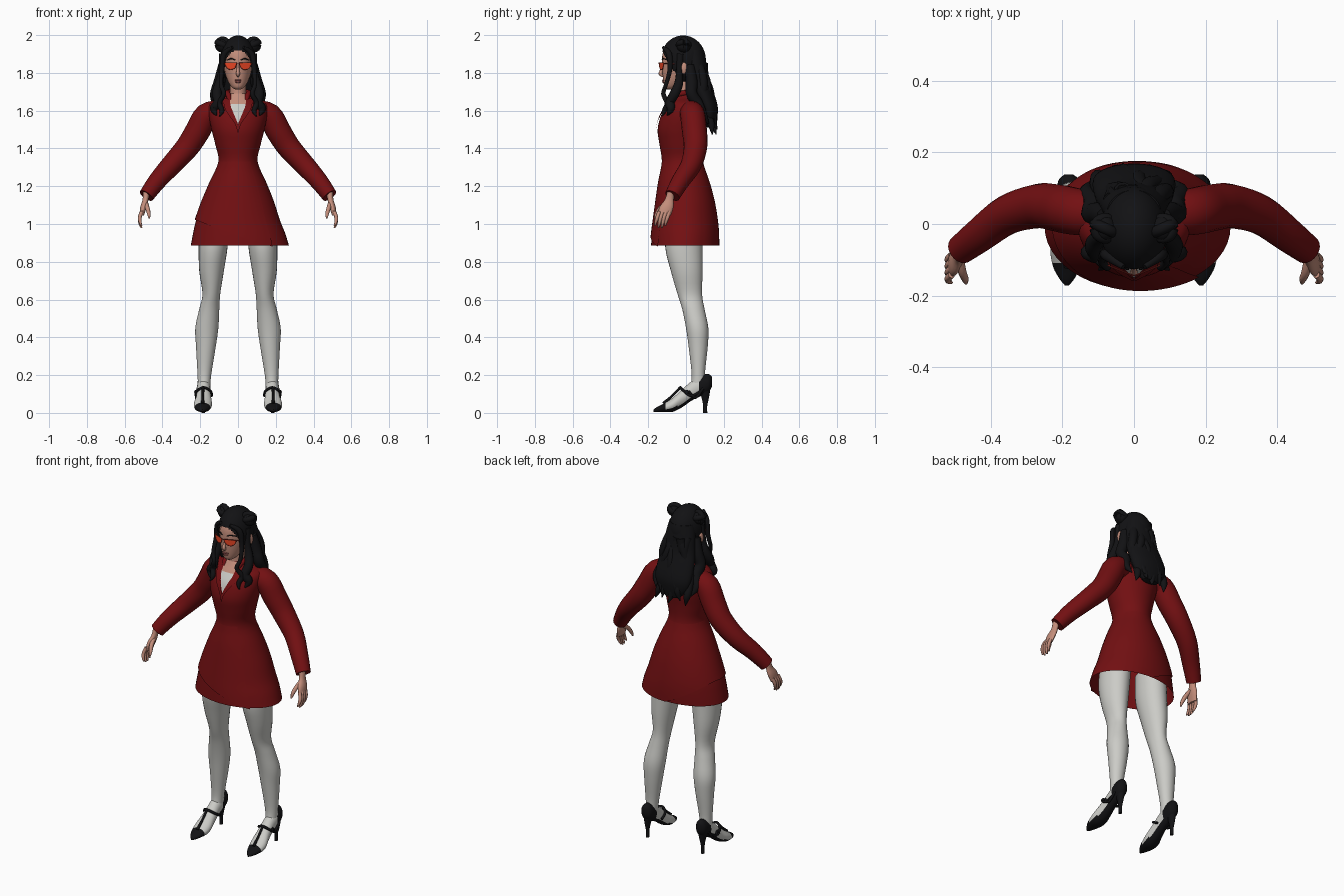
import bpy, bmesh
from math import sin, cos, pi, radians, sqrt
from mathutils import Vector

if "Cube" in bpy.data.objects:
    bpy.data.objects.remove(bpy.data.objects["Cube"])


def material(name, r, g, b):
    m = bpy.data.materials.new(name)
    m.diffuse_color = (r, g, b, 1)
    m.use_nodes = True
    node = next(n for n in m.node_tree.nodes if n.type == 'BSDF_PRINCIPLED')
    node.inputs["Base Color"].default_value = (r, g, b, 1)
    node.inputs["Roughness"].default_value = 0.8
    return m


RED = material("coat red", .17, .005, .006)
BLACK = material("black", .006, .006, .007)
WHITE = material("off white", .6, .6, .57)
SKIN = material("skin", .55, .27, .2)
LENS = material("lens orange", .95, .07, .02)
RIM = material("rim dark red", .25, .02, .015)
LIP = material("lip", .33, .1, .09)
made = []


def finish(name, verts, faces, *mats):
    me = bpy.data.meshes.new(name)
    me.from_pydata(verts, [], faces)
    bm = bmesh.new()
    bm.from_mesh(me)
    bmesh.ops.recalc_face_normals(bm, faces=bm.faces)
    bm.to_mesh(me)
    bm.free()
    for m in mats:
        me.materials.append(m)
    ob = bpy.data.objects.new(name, me)
    bpy.context.collection.objects.link(ob)
    made.append(ob)
    return ob


def dense(rows, k=4):
    """Smooth curve through rows of equal length."""
    out = []
    for i in range(len(rows) - 1):
        p, q, r, s = (rows[min(max(i + j, 0), len(rows) - 1)] for j in (-1, 0, 1, 2))
        for j in range(k):
            t = j / k
            out.append([b + .5 * t * (c - a + t * (2*a - 5*b + 4*c - d + t * (3*(b - c) + d - a)))
                        for a, b, c, d in zip(p, q, r, s)])
    return out + [list(rows[-1])]


def skin_rings(name, rings, *mats, caps=(True, True)):
    n = len(rings[0])
    faces = [(i*n + j, i*n + (j + 1) % n, (i + 1)*n + (j + 1) % n, (i + 1)*n + j)
             for i in range(len(rings) - 1) for j in range(n)]
    last = (len(rings) - 1) * n
    faces += [tuple(range(n))] * caps[0] + [tuple(range(last, last + n))] * caps[1]
    return finish(name, [v for r in rings for v in r], faces, *mats)


def oval(row, a, grow=1.0):
    h, x0, x1, y0, y1 = row
    return (x0 + x1)/2 + grow*(x1 - x0)/2*cos(a), (y0 + y1)/2 + grow*(y1 - y0)/2*sin(a)


def loft(name, rows, *mats, side=1, along='z', n=28, caps=(True, True)):
    """Oval sections: height, x range, depth range."""
    rings = []
    for row in dense(rows):
        pts = [oval(row, 2*pi*j/n) for j in range(n)]
        rings.append([(side*a, b, row[0]) if along == 'z' else (side*a, row[0], b) for a, b in pts])
    return skin_rings(name, rings, *mats, caps=caps)


def even(rows):
    return [(z, -w, w, y0, y1) for z, w, y0, y1 in rows]


def tube(name, rows, mat, side=1, n=10):
    """Round sections along a path: x, y, z, radius."""
    pts = dense(rows)
    pos = [Vector((side*p[0], p[1], p[2])) for p in pts]
    rings, prev, u = [], None, None
    for i, p in enumerate(pts):
        t = (pos[min(i + 1, len(pos) - 1)] - pos[max(i - 1, 0)]).normalized()
        u = t.orthogonal().normalized() if prev is None else prev.rotation_difference(t) @ u
        prev, v = t, t.cross(u)
        rings.append([pos[i] + max(p[3], .001)*(u*cos(2*pi*j/n) + v*sin(2*pi*j/n)) for j in range(n)])
    return skin_rings(name, rings, mat)


def ball(name, center, radii, mat, seg=24, keep=None):
    bm = bmesh.new()
    bmesh.ops.create_uvsphere(bm, u_segments=seg, v_segments=seg*2//3, radius=1)
    for v in bm.verts:
        v.co = Vector([c + r*k for c, r, k in zip(center, radii, v.co)])
    if keep:
        gone = [f for f in bm.faces if not keep(f.calc_center_median())]
        bmesh.ops.delete(bm, geom=gone, context='FACES')
    bm.verts.index_update()
    verts = [v.co.copy() for v in bm.verts]
    faces = [[v.index for v in f.verts] for f in bm.faces]
    bm.free()
    return finish(name, verts, faces, mat)


# Coat body with an open hem
COAT = [(.885, -.25, .27, -.185, .17), (.95, -.238, .25, -.18, .17)] + even([
    (1.02, .222, -.172, .165), (1.12, .19, -.16, .15), (1.22, .15, -.147, .125),
    (1.33, .104, -.128, .09), (1.42, .12, -.14, .09), (1.5, .14, -.15, .1),
    (1.58, .155, -.13, .105), (1.635, .15, -.095, .1), (1.665, .09, -.075, .085),
    (1.69, .055, -.06, .05)])
COAT_FINE = dense(COAT)
loft("coat_body", COAT, RED, n=48, caps=(False, True))


def coat_row(z):
    for p, q in zip(COAT_FINE, COAT_FINE[1:]):
        if p[0] <= z <= q[0]:
            t = (z - p[0]) / (q[0] - p[0])
            return [a + (b - a)*t for a, b in zip(p, q)]
    return COAT_FINE[0] if z < 1 else COAT_FINE[-1]


# Wrapped outer skirt panel with a slanting hem
cols, steps = 56, 14
verts = []
for i in range(cols + 1):
    a = radians(-50 - 280*i/cols)
    x = .24*cos(a)
    run = (x + .23) / (.4 if sin(a) < 0 else .25)
    hem = max(1.02 - .145*run, .87 if sin(a) < 0 else .885)
    hem = min(hem, 1.02)
    for j in range(steps + 1):
        z = 1.33 + (hem - 1.33)*j/steps
        grow = 1 + .035*j/steps*min(1, (cols - i)/8)
        verts.append((*oval(coat_row(z), a, grow), z))
m = steps + 1
finish("coat_wrap_panel", verts, [(i*m + j, i*m + j + 1, i*m + m + j + 1, i*m + m + j)
                                  for i in range(cols) for j in range(steps)], RED)


def patch(name, z0, z1, left, right, lift, mat, side=1, n=8):
    """Thin plate lying on the chest between two edges."""
    pts = []
    for i in range(n + 1):
        z = z0 + (z1 - z0)*i/n
        h, x0, x1, y0, y1 = coat_row(z)
        for j in range(5):
            x = left(z) + (right(z) - left(z))*j/4
            y = (y0 + y1)/2 - (y1 - y0)/2*sqrt(max(0, 1 - (x/x1)**2))
            pts.append((side*x, y - lift, z))
    return finish(name, pts, [(i*5 + j, i*5 + j + 1, i*5 + j + 6, i*5 + j + 5)
                              for i in range(n) for j in range(4)], mat)


# Shirt, neckline and lapels
def vee(z):
    return min(.042, .042*(z - 1.53)/.1)


patch("shirt_front", 1.53, 1.635, lambda z: -vee(z), vee, .004, WHITE)
patch("throat", 1.635, 1.69, lambda z: -vee(z), vee, .004, SKIN)
for s, tag in ((1, "left"), (-1, "right")):
    patch(tag + "_lapel", 1.48, 1.665, lambda z: max(vee(z), 0),
          lambda z: max(vee(z), 0) + min(.035, .3*(z - 1.48)), .009, RED, s)
    tube(tag + "_collar", [(.04, -.075, 1.64, .01), (.05, -.05, 1.68, .014),
                           (.055, 0, 1.695, .015), (0, .055, 1.7, .015)], RED, s)

    # Sleeves and hands
    tube(tag + "_sleeve", [(.09, .025, 1.595, .06), (.165, .035, 1.575, .066),
                           (.215, .045, 1.49, .066), (.27, .05, 1.405, .062),
                           (.355, .025, 1.31, .055), (.43, -.03, 1.225, .048),
                           (.485, -.072, 1.15, .041)], RED, s, 20)
    loft(tag + "_palm", [(1.17, .467, .503, -.1, -.062), (1.13, .474, .505, -.112, -.065),
                         (1.09, .483, .517, -.14, -.066), (1.045, .498, .522, -.15, -.08)],
         SKIN, side=s, n=16)
    for i, name in enumerate(("little", "ring", "middle", "index")):
        y, drop = -.088 - .018*i, .01*(i in (1, 2))
        tube(f"{tag}_{name}_finger", [(.51, y, 1.065, .01), (.52, y - .01, 1.035, .01),
                                      (.518, y - .018, 1.01 - drop, .008),
                                      (.51, y - .022, .99 - drop, .004)], SKIN, s, 8)
    tube(tag + "_thumb", [(.488, -.1, 1.11, .013), (.48, -.135, 1.085, .012),
                          (.472, -.155, 1.055, .01), (.47, -.166, 1.03, .004)], SKIN, s, 8)

    # Legs
    loft(tag + "_leg", [(1.02, .045, .2, -.1, .09), (.88, .055, .208, -.11, .088),
                        (.75, .075, .205, -.08, .088), (.63, .094, .188, -.045, .085),
                        (.55, .099, .205, -.02, .098), (.45, .104, .226, 0, .118),
                        (.35, .118, .222, .014, .115), (.2, .142, .214, .03, .1),
                        (.13, .148, .212, .02, .11)], WHITE, side=s)

    # Shoes: white upper with black toe, counter and sole
    shoe = loft(tag + "_shoe", [(.138, .17, .195, .14, .19), (.12, .15, .212, .11, .205),
                                (.08, .146, .216, .09, .2), (.03, .146, .216, .065, .168),
                                (-.02, .142, .222, .03, .125), (-.07, .138, .234, .006, .08),
                                (-.12, .15, .226, .004, .048), (-.155, .168, .207, .004, .03),
                                (-.172, .183, .193, .006, .018)], WHITE, BLACK, side=s, along='y')
    for f in shoe.data.polygons:
        y = f.center.y
        f.material_index = int(y < -.105 or y > .07 or f.normal.z < -.5)
    loft(tag + "_heel", [(.13, .155, .207, .065, .13), (.08, .168, .197, .082, .122),
                         (.04, .174, .192, .09, .113), (0, .174, .192, .09, .113)],
         BLACK, side=s, n=14)
    tube(tag + "_instep_strap", [(.14, .03, .09, .007), (.145, -.01, .115, .007),
                                 (.182, -.03, .135, .007), (.219, -.01, .115, .007),
                                 (.222, .03, .09, .007), (.212, .085, .12, .007)], BLACK, s, 8)
    tube(tag + "_centre_strap", [(.185, -.03, .135, .007), (.186, -.075, .088, .007),
                                 (.187, -.12, .05, .009)], BLACK, s, 8)
    tube(tag + "_side_strap", [(.218, .015, .115, .006), (.222, .05, .08, .007),
                               (.212, .09, .13, .008)], BLACK, s, 8)
    ball(tag + "_buckle", (s*.224, .005, .11), (.008, .012, .012), BLACK, 12)

    # Face details
    ball(tag + "_ear", (s*.09, -.012, 1.825), (.012, .02, .032), SKIN, 14)
    tube(tag + "_brow", [(.015, -.127, 1.868, .002), (.035, -.12, 1.875, .004),
                         (.058, -.1, 1.868, .002)], BLACK, s, 6)
    edge = []
    for j in range(21):
        a = pi + pi*j/20
        x = .038 + .031*cos(a)
        edge.append((x, -.145 + .4*x, 1.853 + .036*sin(a)**1 * (1 if j else 0)))
    finish(tag + "_lens", [(s*x, y, z) for x, y, z in edge], [tuple(range(21))], LENS)
    tube(tag + "_rim", [(*p, .002) for p in edge[::2] + edge[:1]], RIM, s, 6)
    tube(tag + "_temple", [(.068, -.118, 1.85, .002), (.08, -.08, 1.848, .002),
                           (.088, -.02, 1.845, .002)], RIM, s, 6)

    # Hair buns and front locks
    ball(tag + "_bun", (s*.082, -.012, 1.945), (.034, .038, .037), BLACK, 16)
    for tilt in (0, 1):
        ring = [(.082 + .027*cos(a), -.012 + (.027*sin(a) if tilt else .012*cos(a)),
                 1.95 + (.012*cos(a) if tilt else .027*sin(a)), .016)
                for a in [2*pi*j/8 for j in range(9)]]
        tube(f"{tag}_bun_coil_{tilt}", ring, BLACK, s)
    tube(tag + "_front_lock", [(.03, -.12, 1.935, .008), (.072, -.09, 1.9, .016),
                               (.085, -.085, 1.82, .013), (.09, -.105, 1.74, .011),
                               (.075, -.12, 1.69, .012), (.098, -.1, 1.64, .014),
                               (.085, -.115, 1.6, .013), (.098, -.128, 1.57, .003)], BLACK, s)
    tube(tag + "_side_lock", [(.08, -.03, 1.9, .02), (.088, -.035, 1.8, .018),
                              (.1, -.04, 1.74, .024), (.112, -.06, 1.69, .026),
                              (.105, -.085, 1.645, .024), (.128, -.08, 1.61, .022),
                              (.115, -.1, 1.575, .003)], BLACK, s)
    tube(tag + "_shoulder_lock", [(.08, .02, 1.84, .025), (.098, .03, 1.75, .032),
                                  (.118, .03, 1.69, .03), (.112, .06, 1.64, .03),
                                  (.132, .09, 1.58, .022), (.115, .12, 1.53, .003)], BLACK, s)

# Head
loft("neck", even([(1.6, .05, -.07, .04), (1.68, .043, -.062, .035),
                   (1.78, .045, -.06, .045)]), SKIN)
loft("head", even([(1.713, .016, -.1, -.06), (1.725, .034, -.113, -.035), (1.755, .053, -.12, .01),
                   (1.8, .069, -.125, .06), (1.85, .076, -.127, .075), (1.9, .074, -.124, .075),
                   (1.94, .058, -.105, .06), (1.965, .025, -.06, .02)]), SKIN)
tube("nose", [(0, -.12, 1.85, .006), (0, -.13, 1.815, .008), (0, -.134, 1.795, .011),
              (0, -.122, 1.782, .006)], SKIN)
ball("upper_lip", (0, -.119, 1.761), (.02, .007, .005), LIP, 14)
ball("lower_lip", (0, -.118, 1.752), (.017, .008, .006), LIP, 14)
tube("glasses_bridge", [(-.01, -.142, 1.848, .002), (0, -.144, 1.852, .002),
                        (.01, -.142, 1.848, .002)], RIM, n=6)


# Hair cap with a face opening
def outside_face(c):
    opening = (c.x/.074)**2 + ((c.z - 1.82)/.098)**2 < 1
    return not (c.y < -.03 and (opening or c.z < 1.8))


ball("hair_cap", (0, -.015, 1.868), (.093, .12, .13), BLACK, 72, outside_face)

# Long back hair with wavy locks
loft("back_hair", even([(1.92, .075, -.03, .095), (1.85, .09, -.01, .108), (1.77, .1, .005, .12),
                        (1.7, .112, .03, .145), (1.62, .115, .07, .168), (1.56, .098, .09, .165),
                        (1.51, .05, .11, .155)]), BLACK)
for i in range(7):
    x = -.102 + .034*i
    y = .14 - 3*x*x
    end = 1.475 + .025*(i % 3)
    rows = []
    for j in range(8):
        t = j/7
        rows.append((x*(.6 + .4*t) + .014*sin(7*t + 2*i), .085 + (y - .06)*t - 2*x*x*(1 - t)
                     + .01*sin(9*t + i), 1.85 + (end - 1.85)*t,
                     .002 if j == 7 else .026 - .008*t))
    tube(f"back_lock_{i + 1}", rows, BLACK)

# Smooth shading with sharp creases kept
bpy.ops.object.select_all(action='DESELECT')
for ob in made:
    ob.select_set(True)
bpy.context.view_layer.objects.active = made[0]
bpy.ops.object.shade_smooth_by_angle(angle=radians(50))
